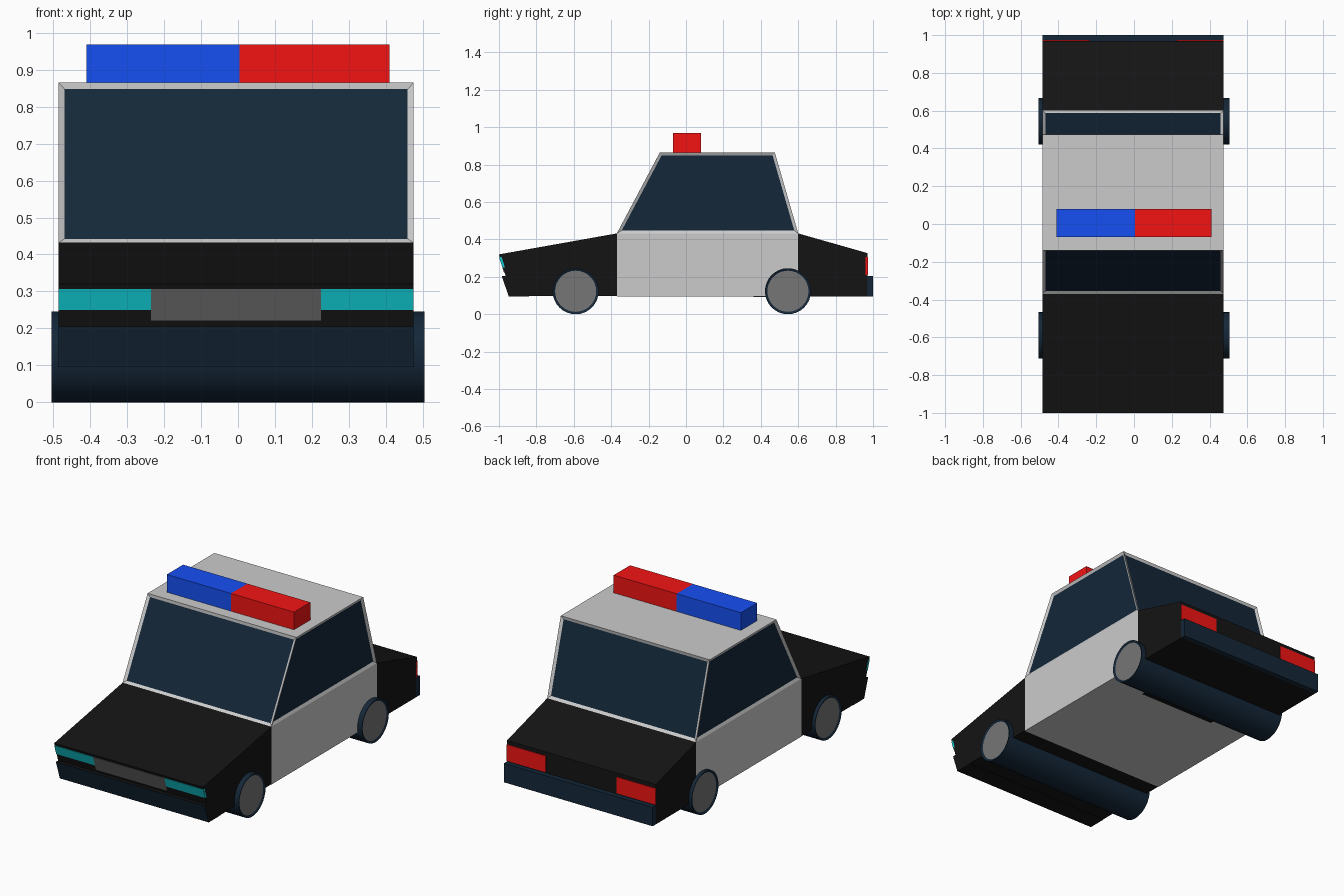
import bpy, bmesh, math

if "Cube" in bpy.data.objects:
    bpy.data.objects.remove(bpy.data.objects["Cube"])

X0, X1 = -0.485, 0.475          # body sides


def material(name, rgb):
    m = bpy.data.materials.new(name)
    m.diffuse_color = (*rgb, 1)
    m.use_nodes = True
    m.node_tree.nodes["Principled BSDF"].inputs["Base Color"].default_value = m.diffuse_color
    return m


BLACK = material("black_paint", (0.007, 0.007, 0.007))
NAVY = material("dark_glass", (0.007, 0.02, 0.04))
RED = material("red", (0.9, 0.007, 0.007))
BLUE = material("blue", (0.008, 0.08, 0.9))
TEAL = material("headlight_teal", (0.005, 0.6, 0.65))
GRILLE = material("grille_grey", (0.13, 0.13, 0.13))
RIM = material("rim_grey", (0.18, 0.18, 0.18))
SHELL = material("shell_grey", (0.75, 0.75, 0.75))


def finish(bm, name, mats):
    bmesh.ops.recalc_face_normals(bm, faces=bm.faces[:])
    me = bpy.data.meshes.new(name)
    bm.to_mesh(me)
    bm.free()
    for m in mats:
        me.materials.append(m)
    ob = bpy.data.objects.new(name, me)
    bpy.context.collection.objects.link(ob)
    return ob


def prism_bm(profile, x0, x1):
    """Extrude a (y, z) side profile across x."""
    bm = bmesh.new()
    face = bm.faces.new([bm.verts.new((x0, y, z)) for y, z in profile])
    ext = bmesh.ops.extrude_face_region(bm, geom=[face])
    verts = [v for v in ext["geom"] if isinstance(v, bmesh.types.BMVert)]
    bmesh.ops.translate(bm, verts=verts, vec=(x1 - x0, 0, 0))
    bmesh.ops.recalc_face_normals(bm, faces=bm.faces[:])
    return bm


def prism(name, profile, x0, x1, mat):
    return finish(prism_bm(profile, x0, x1), name, [mat])


def rect(y0, y1, z0, z1):
    return [(y0, z0), (y1, z0), (y1, z1), (y0, z1)]


# Body sections
prism("hood", [(-1, 0.32), (-0.37, 0.432), (-0.37, 0.097), (-0.93, 0.097)], X0, X1, BLACK)
prism("trunk", [(0.6, 0.432), (0.97, 0.327), (0.97, 0.095), (0.6, 0.095)], X0, X1, BLACK)
prism("lower_cabin", rect(-0.37, 0.6, 0.095, 0.432), X0, X1, SHELL)
prism("rear_underside", rect(0.36, 0.62, 0.092, 0.12), -0.25, 0.24, BLACK)

# Upper cabin with recessed windows on its four sides
bm = prism_bm([(-0.37, 0.432), (-0.14, 0.865), (0.475, 0.865), (0.6, 0.432)], X0, X1)
sides = [f for f in bm.faces if abs(f.normal.z) < 0.9]
bmesh.ops.inset_individual(bm, faces=sides, thickness=0.016, depth=-0.008, use_even_offset=True)
for f in sides:
    f.material_index = 1
finish(bm, "upper_cabin", [SHELL, NAVY])

# Bumpers: the front one is dark glass colour on its front face only
bm = prism_bm([(-0.985, 0.205), (-0.84, 0.205), (-0.84, 0.095), (-0.948, 0.095)], X0, X1)
for f in bm.faces:
    if f.normal.y < -0.5:
        f.material_index = 1
finish(bm, "front_bumper", [BLACK, NAVY])
prism("rear_bumper", rect(0.96, 1.0, 0.095, 0.205), X0, X1, NAVY)


# Grille and lamps, thin plates lying on the sloping nose and flat tail
def nose_plate(name, z0, z1, x0, x1, mat):
    y0, y1 = (-1 + (0.32 - z) * 0.314 for z in (z0, z1))
    prism(name, [(y0 - 0.004, z0), (y1 - 0.004, z1), (y1 + 0.01, z1), (y0 + 0.01, z0)], x0, x1, mat)


nose_plate("grille", 0.222, 0.306, -0.235, 0.225, GRILLE)
for side, a, b in (("left", X0, -0.235), ("right", 0.225, X1)):
    nose_plate(side + "_headlight", 0.25, 0.306, a, b, TEAL)
    prism(side + "_tail_light", rect(0.96, 0.974, 0.21, 0.305), a, b, RED)

# Roof light bar
prism("blue_roof_light", rect(-0.07, 0.08, 0.86, 0.968), -0.41, 0.004, BLUE)
prism("red_roof_light", rect(-0.07, 0.08, 0.86, 0.968), 0.004, 0.41, RED)

# Wheels: full-width rollers with recessed rims at both ends
for name, y in (("front_wheels", -0.59), ("rear_wheels", 0.545)):
    r = 0.123
    n = 32
    ring = [(y + r * math.cos(2 * math.pi * i / n), r + r * math.sin(2 * math.pi * i / n))
            for i in range(n)]
    bm = prism_bm(ring, -0.505, 0.505)
    caps = [f for f in bm.faces if abs(f.normal.x) > 0.9]
    for f in bm.faces:
        f.smooth = f not in caps
    bmesh.ops.inset_individual(bm, faces=caps, thickness=0.013, depth=-0.006)
    for f in caps:
        f.material_index = 1
    for e in bm.edges:
        if len(e.link_faces) == 2 and e.calc_face_angle() > 0.5:
            e.smooth = False
    finish(bm, name, [NAVY, RIM])
